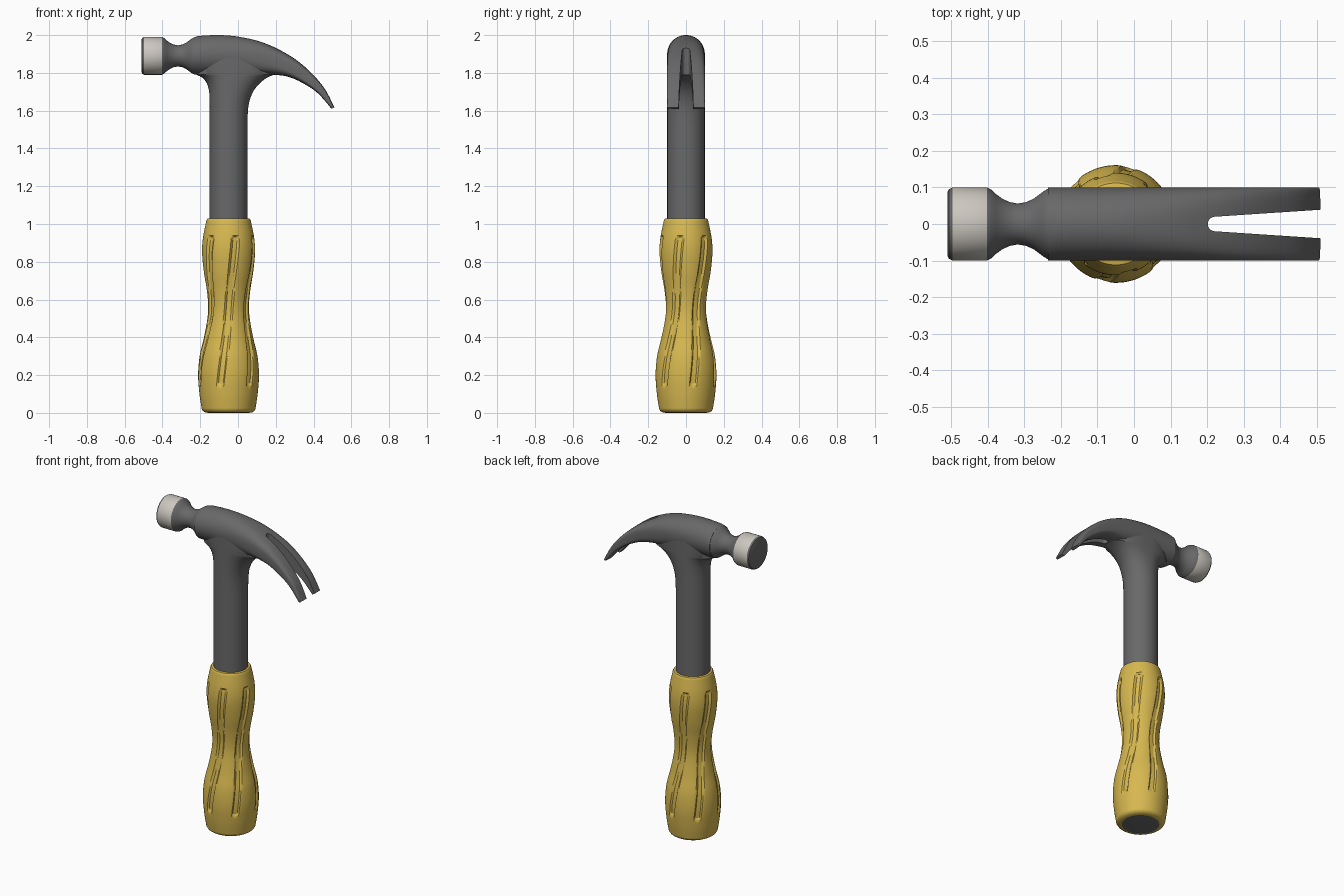
import bpy
import bmesh
from math import sin, cos, pi, radians, hypot, copysign

cube = bpy.data.objects.get("Cube")
if cube:
    bpy.data.objects.remove(cube, do_unlink=True)

AXIS_X = -0.05     # centre line of the shaft and grip
POLL_Z = 1.89      # centre line of the striking end


def material(name, rgb, metallic=0.0):
    m = bpy.data.materials.new(name)
    m.use_nodes = True
    m.diffuse_color = (*rgb, 1)
    bsdf = next(n for n in m.node_tree.nodes if n.type == 'BSDF_PRINCIPLED')
    bsdf.inputs["Base Color"].default_value = (*rgb, 1)
    bsdf.inputs["Roughness"].default_value = 0.5
    return m


STEEL = material("dark_steel", (0.14, 0.14, 0.14))
BRIGHT = material("bright_steel", (0.60, 0.57, 0.52))
YELLOW = material("yellow_rubber", (0.68, 0.48, 0.08))


def smooth_rows(rows, steps):
    """Catmull-Rom interpolation of rows of numbers."""
    out = []
    pts = [rows[0]] + rows + [rows[-1]]
    for p0, p1, p2, p3 in zip(pts, pts[1:], pts[2:], pts[3:]):
        for i in range(steps):
            t = i / steps
            out.append([0.5 * (2 * b + (c - a) * t + (2 * a - 5 * b + 4 * c - d) * t * t
                               + (3 * b - a - 3 * c + d) * t ** 3)
                        for a, b, c, d in zip(p0, p1, p2, p3)])
    return out + [list(rows[-1])]


def finish(name, bm, mats):
    bmesh.ops.recalc_face_normals(bm, faces=bm.faces)
    mesh = bpy.data.meshes.new(name)
    bm.to_mesh(mesh)
    bm.free()
    for m in mats:
        mesh.materials.append(m)
    obj = bpy.data.objects.new(name, mesh)
    bpy.context.collection.objects.link(obj)
    return obj


def loft(name, rings, mats, rule=None):
    """Skin closed rings of points and cap both ends."""
    bm = bmesh.new()
    loops = [[bm.verts.new(p) for p in ring] for ring in rings]
    n = len(loops[0])
    for a, b in zip(loops, loops[1:]):
        for i in range(n):
            j = (i + 1) % n
            bm.faces.new((a[i], a[j], b[j], b[i]))
    bm.faces.new(loops[0])
    bm.faces.new(loops[-1])
    if rule:
        for f in bm.faces:
            f.material_index = rule(f)
    return finish(name, bm, mats)


def select_only(obj):
    bpy.ops.object.select_all(action='DESELECT')
    obj.select_set(True)
    bpy.context.view_layer.objects.active = obj


def shade(obj, angle=35):
    select_only(obj)
    bpy.ops.object.shade_smooth_by_angle(angle=radians(angle))


def squircle(a, power):
    c, s = cos(a), sin(a)
    return (copysign(abs(c) ** (2 / power), c), copysign(abs(s) ** (2 / power), s))


ANGLES = [2 * pi * i / 64 for i in range(64)]

# Striking end: turned about the x axis, with a bright band
poll_profile = [(-0.51, 0.088), (-0.507, 0.095), (-0.497, 0.1), (-0.402, 0.1),
                (-0.392, 0.095), (-0.378, 0.082), (-0.36, 0.069), (-0.34, 0.06),
                (-0.318, 0.056), (-0.295, 0.06), (-0.275, 0.069), (-0.26, 0.08),
                (-0.247, 0.09), (-0.235, 0.097), (-0.21, 0.0995)]
poll = loft("striking_end",
            [[(x, r * cos(a), POLL_Z + r * sin(a)) for a in ANGLES] for x, r in poll_profile],
            [STEEL, BRIGHT],
            lambda f: int(-0.499 < f.calc_center_median().x < -0.401 and len(f.verts) == 4))
shade(poll)

# Claw head: top x, top z, bottom x, bottom z, squareness of the section
claw_rows = [(-0.235, 1.987, -0.235, 1.793, 2), (-0.2, 1.996, -0.2, 1.79, 2),
             (-0.1, 2.0, -0.1, 1.79, 2.05), (0.0, 1.992, 0.0, 1.79, 2.2),
             (0.12, 1.965, 0.1, 1.79, 2.6), (0.23, 1.917, 0.19, 1.79, 3.2),
             (0.32, 1.86, 0.27, 1.778, 4), (0.4, 1.788, 0.35, 1.742, 4.8),
             (0.463, 1.71, 0.425, 1.69, 5.5), (0.51, 1.618, 0.495, 1.61, 6)]


def claw_ring(row):
    tx, tz, bx, bz, power = row
    ring = []
    for a in ANGLES:
        u, v = squircle(a, power)
        t = (v + 1) / 2
        ring.append((bx + (tx - bx) * t, 0.1 * u, bz + (tz - bz) * t))
    return ring


claw = loft("claw_head", [claw_ring(r) for r in smooth_rows(claw_rows, 5)], [STEEL])

# Tapered slot with a rounded end, cut through the claw
outline = [(0.222 + 0.02 * cos(a), 0.02 * sin(a))
           for a in [pi / 2 + pi * i / 12 for i in range(13)]]
outline += [(0.6, -0.045), (0.6, 0.045)]
cutter = loft("slot_cutter", [[(x, y, z) for x, y in outline] for z in (1.4, 2.2)], [STEEL])
cutter.hide_render = True
select_only(claw)
slot = claw.modifiers.new("slot", 'BOOLEAN')
slot.operation = 'DIFFERENCE'
slot.solver = 'EXACT'
slot.object = cutter
bpy.ops.object.modifier_apply(modifier=slot.name)
bpy.data.objects.remove(cutter, do_unlink=True)
shade(claw)

# Shaft flaring into the head: height, reach to -x, reach to +x, squareness
shaft_rows = [(0.95, 0.1, 0.1, 2), (1.5, 0.1, 0.1, 2), (1.57, 0.1, 0.101, 2),
              (1.64, 0.1, 0.108, 2.05), (1.7, 0.103, 0.13, 2.15), (1.745, 0.115, 0.165, 2.3),
              (1.775, 0.14, 0.205, 2.5), (1.792, 0.175, 0.245, 2.6), (1.88, 0.175, 0.245, 2.6)]


def shaft_ring(row):
    z, left, right, power = row
    ring = []
    for a in ANGLES:
        u, v = squircle(a, power if cos(a) > 0 else 2)
        ring.append((AXIS_X + u * (right if u > 0 else left), 0.0995 * v, z))
    return ring


dense = [shaft_rows[0]] + smooth_rows(shaft_rows[1:-1], 4) + [shaft_rows[-1]]
shade(loft("shaft", [shaft_ring(r) for r in dense], [STEEL]))

# Grip: turned profile with six twisted recessed grooves
grip_profile = [(0.02, 0.142), (0.1, 0.154), (0.2, 0.161), (0.3, 0.153), (0.4, 0.13),
                (0.5, 0.112), (0.57, 0.108), (0.65, 0.115), (0.75, 0.131), (0.85, 0.14),
                (0.93, 0.135), (1.02, 0.117)]
GROOVES, PER_GROOVE = 6, 24
LOW, HIGH, HALF = 0.14, 0.94, 0.022


def groove_depth(arc, z):
    end = max(LOW + HALF - z, z - HIGH + HALF, 0)
    inside = HALF - hypot(arc, end)
    return 0.011 * min(max(inside / 0.008, 0), 1)


def grip_ring(z, r):
    twist = radians(16.5) * (min(max(z, LOW), HIGH) - 0.54) / 0.4
    ring = []
    for i in range(GROOVES * PER_GROOVE):
        step = (i + PER_GROOVE // 2) % PER_GROOVE - PER_GROOVE // 2
        width = 2 * pi / (GROOVES * PER_GROOVE)
        d = r - groove_depth(step * width * r, z)
        a = i * width + twist - pi / 2
        ring.append((AXIS_X + d * cos(a), d * sin(a), z))
    return ring


body = smooth_rows(grip_profile, 9)
edge = [(0.0, 0.108), (0.003, 0.125), (0.01, 0.136)]
rim = [(1.028, 0.112), (1.03, 0.107), (1.03, 0.09)]
grip = loft("grip", [grip_ring(z, r) for z, r in edge + body + rim], [YELLOW, STEEL],
            lambda f: int(len(f.verts) > 4 and f.calc_center_median().z < 0.5))
shade(grip, 30)
